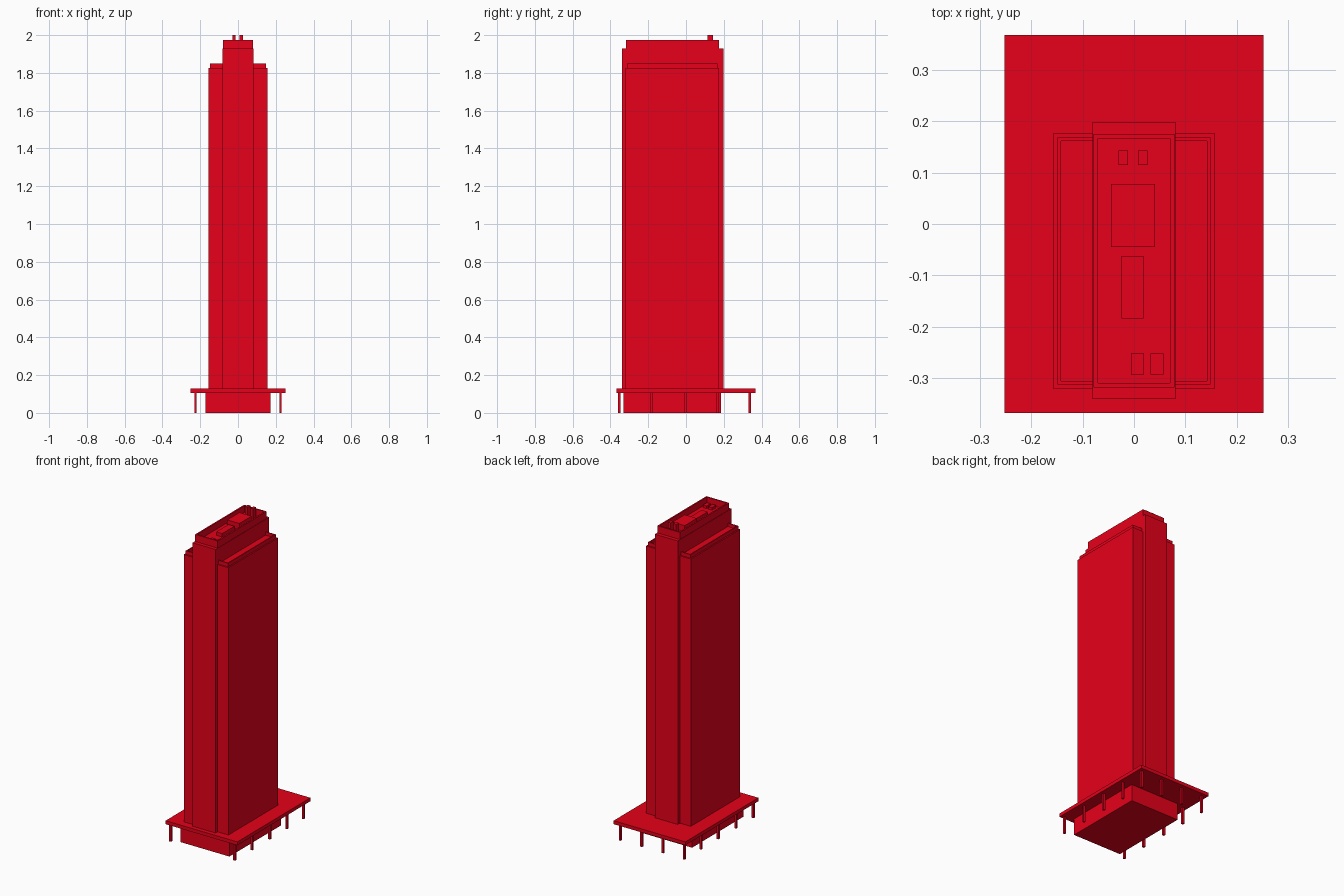
import bpy, bmesh
from mathutils import Vector

cube = bpy.data.objects.get("Cube")
if cube:
    bpy.data.objects.remove(cube, do_unlink=True)

red = bpy.data.materials.new("tower red")
red.use_nodes = True
red.diffuse_color = (0.8, 0.0, 0.01, 1)
red.node_tree.nodes["Principled BSDF"].inputs["Base Color"].default_value = red.diffuse_color


def box(name, x, y, z, rim=0, sink=0):
    """Box from (min, max) ranges; rim and sink leave a parapet around the top."""
    bm = bmesh.new()
    bmesh.ops.create_cube(bm, size=1)
    for v in bm.verts:
        v.co = Vector([r[0] if c < 0 else r[1] for c, r in zip(v.co, (x, y, z))])
    bm.normal_update()
    if rim:
        top = max(bm.faces, key=lambda f: f.normal.z)
        bmesh.ops.inset_region(bm, faces=[top], thickness=rim, use_even_offset=True)
        floor = bmesh.ops.extrude_discrete_faces(bm, faces=[top])["faces"][0]
        bmesh.ops.translate(bm, verts=floor.verts, vec=(0, 0, -sink))
    mesh = bpy.data.meshes.new(name)
    bm.to_mesh(mesh)
    bm.free()
    mesh.materials.append(red)
    obj = bpy.data.objects.new(name, mesh)
    bpy.context.collection.objects.link(obj)


# Podium
DECK = 0.106
box("podium_base", (-0.172, 0.172), (-0.332, 0.185), (0, DECK))
box("podium_deck", (-0.252, 0.252), (-0.367, 0.367), (DECK, 0.128))

# Square columns along both long sides and the back edge
HALF = 0.0065
spots = [(s * 0.225, y) for s in (-1, 1) for y in (-0.354, -0.181, -0.002, 0.169, 0.337)]
spots += [(s * 0.075, 0.337) for s in (-1, 1)]
for i, (x, y) in enumerate(spots):
    box(f"column_{i + 1}", (x - HALF, x + HALF), (y - HALF, y + HALF), (0, DECK))

# Side wings with their stepped parapet
box("wings", (-0.157, 0.157), (-0.32, 0.176), (0.128, 1.827))
box("wing_parapet", (-0.149, 0.149), (-0.312, 0.168), (1.827, 1.85), 0.007, 0.02)

# Central core and crown
box("core", (-0.081, 0.081), (-0.34, 0.198), (0.128, 1.93))
box("crown", (-0.079, 0.079), (-0.318, 0.175), (1.93, 1.975), 0.009, 0.042)

# Rooftop equipment
ROOF = 1.933
box("plant_room", (-0.045, 0.041), (-0.045, 0.078), (ROOF, 1.972))
box("roof_unit", (-0.024, 0.018), (-0.184, -0.062), (ROOF, 1.955))
for i, x in enumerate((-0.03, 0.008)):
    box(f"chimney_{i + 1}", (x, x + 0.018), (0.115, 0.143), (ROOF, 2.0))
for i, x in enumerate((-0.006, 0.032)):
    box(f"vent_{i + 1}", (x, x + 0.025), (-0.292, -0.252), (ROOF, 1.95))
